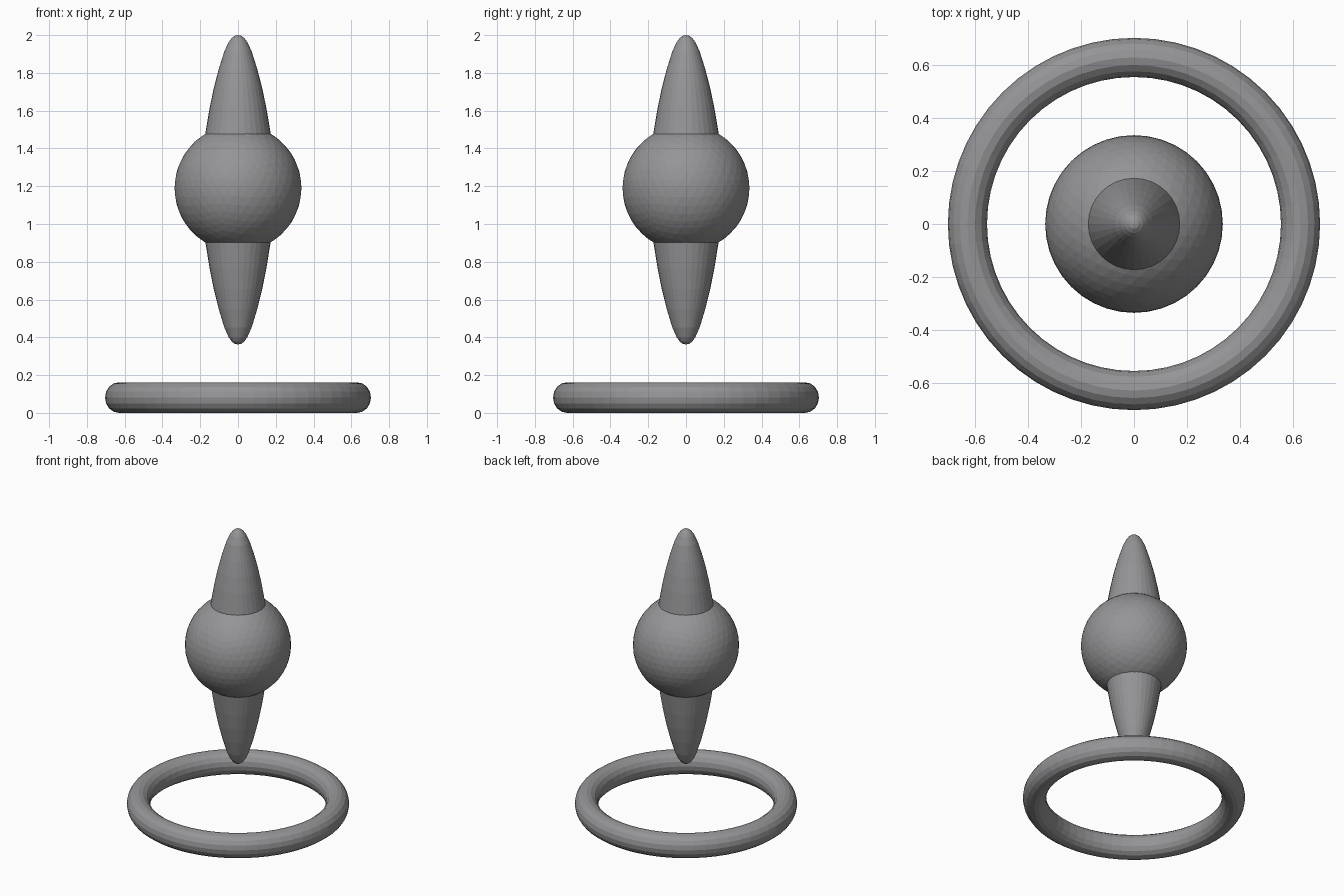
import bpy
import bmesh
from math import cos, sin, tau

cube = bpy.data.objects.get("Cube")
if cube:
    bpy.data.objects.remove(cube, do_unlink=True)

grey = bpy.data.materials.new("stone grey")
grey.use_nodes = True
colour = (0.3, 0.3, 0.31, 1)
grey.diffuse_color = colour
grey.node_tree.nodes["Principled BSDF"].inputs["Base Color"].default_value = colour


def finish(name, bm):
    bmesh.ops.recalc_face_normals(bm, faces=bm.faces)
    mesh = bpy.data.meshes.new(name)
    bm.to_mesh(mesh)
    bm.free()
    mesh.materials.append(grey)
    obj = bpy.data.objects.new(name, mesh)
    bpy.context.collection.objects.link(obj)
    return obj


def lathe(name, profile, steps, closed=False):
    """Spin (radius, height) points around the z axis."""
    bm = bmesh.new()
    verts = [bm.verts.new((r, 0, z)) for r, z in profile]
    edges = [bm.edges.new(pair) for pair in zip(verts, verts[1:])]
    if closed:
        edges.append(bm.edges.new((verts[-1], verts[0])))
    bmesh.ops.spin(bm, geom=verts + edges, axis=(0, 0, 1), cent=(0, 0, 0),
                   angle=tau, steps=steps, use_merge=True)
    bmesh.ops.remove_doubles(bm, verts=bm.verts, dist=0.0005)
    return finish(name, bm)


# Base ring: slightly tall round tube
SIDES = 16
tube = [(0.63 + 0.074 * cos(tau * i / SIDES), 0.081 + 0.081 * sin(tau * i / SIDES))
        for i in range(SIDES)]
lathe("base_ring", tube, 56, closed=True)

# Floating orb
bm = bmesh.new()
bmesh.ops.create_icosphere(bm, subdivisions=4, radius=0.336)
orb = finish("orb", bm)
orb.location.z = 1.19

# Upper and lower spikes: same bullet profile, measured from tip to root
bullet = [(0, 0), (0.018, 0.004), (0.034, 0.016), (0.05, 0.038), (0.072, 0.085),
          (0.102, 0.18), (0.128, 0.28), (0.15, 0.385), (0.173, 0.52), (0.173, 0.6)]
for name, tip, sign, stretch in (("upper_spike", 2.0, -1, 1), ("lower_spike", 0.362, 1, 1.045)):
    lathe(name, [(r, tip + sign * d * stretch) for r, d in bullet], 32)
